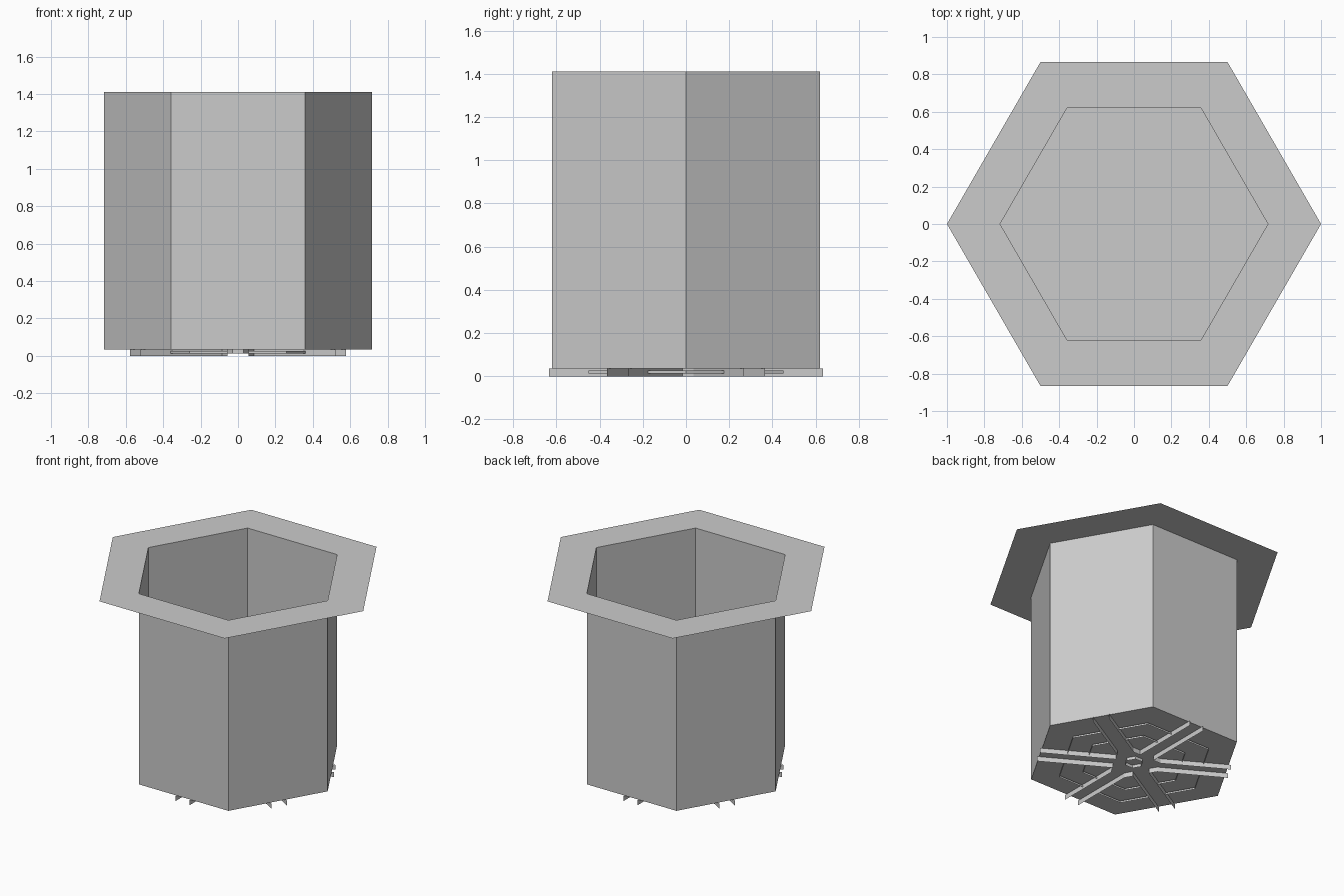
import bpy, bmesh
from math import cos, sin, radians

if "Cube" in bpy.data.objects:
    bpy.data.objects.remove(bpy.data.objects["Cube"])

Z_FLOOR, Z_TOP = 0.035, 1.412
R_BODY, R_RIM = 0.716, 1.0


def hexagon(r, z):
    return [(r * cos(radians(60 * i)), r * sin(radians(60 * i)), z) for i in range(6)]


def make(name, faces):
    """Object from a list of polygons, with shared corners welded."""
    bm = bmesh.new()
    for pts in faces:
        bm.faces.new([bm.verts.new(p) for p in pts])
    bmesh.ops.remove_doubles(bm, verts=bm.verts, dist=1e-5)
    me = bpy.data.meshes.new(name)
    bm.to_mesh(me)
    bm.free()
    ob = bpy.data.objects.new(name, me)
    bpy.context.collection.objects.link(ob)
    return ob


def bridge(a, b):
    n = len(a)
    return [[a[i], a[(i + 1) % n], b[(i + 1) % n], b[i]] for i in range(n)]


def fin(path, z0, z1):
    """Upright sheets along a 2D path."""
    return [[(*p, z0), (*q, z0), (*q, z1), (*p, z1)] for p, q in zip(path, path[1:])]


def on_spoke(k, along, side):
    """Point beside the centre line of spoke k (spokes aim at the flat sides)."""
    a = radians(30 + 60 * k)
    return (along * cos(a) - side * sin(a), along * sin(a) + side * cos(a))


# Open hexagonal container: walls, floor and flat rim
low, high = hexagon(R_BODY, Z_FLOOR), hexagon(R_BODY, Z_TOP)
make("container_body", bridge(low, high) + [low[::-1]])
make("flat_rim", bridge(hexagon(R_RIM, Z_TOP), high))

# Ribs under the floor, one wedge between each pair of spokes
HALF, TIP = 0.056, 0.635
spokes, rings = [], []
for k in range(6):
    inner = [0.165, 0.13] if k % 2 == 0 else [0.13, 0.165]
    spokes += fin([on_spoke(k, TIP, HALF), on_spoke(k, inner[0], HALF),
                   on_spoke(k + 1, inner[1], -HALF), on_spoke(k + 1, TIP, -HALF)],
                  0.0, Z_FLOOR)
    corner = radians(60 * (k + 1))
    for r in (0.52, 0.355):
        flat = r * cos(radians(30))
        rings += fin([on_spoke(k, flat, HALF), (r * cos(corner), r * sin(corner)),
                      on_spoke(k + 1, flat, -HALF)], 0.013, 0.026)
make("spoke_ribs", spokes)
make("ring_ribs", rings)

# Small hexagonal collar at the centre of the underside
make("centre_collar", bridge(hexagon(0.06, 0.013), hexagon(0.06, Z_FLOOR)))
